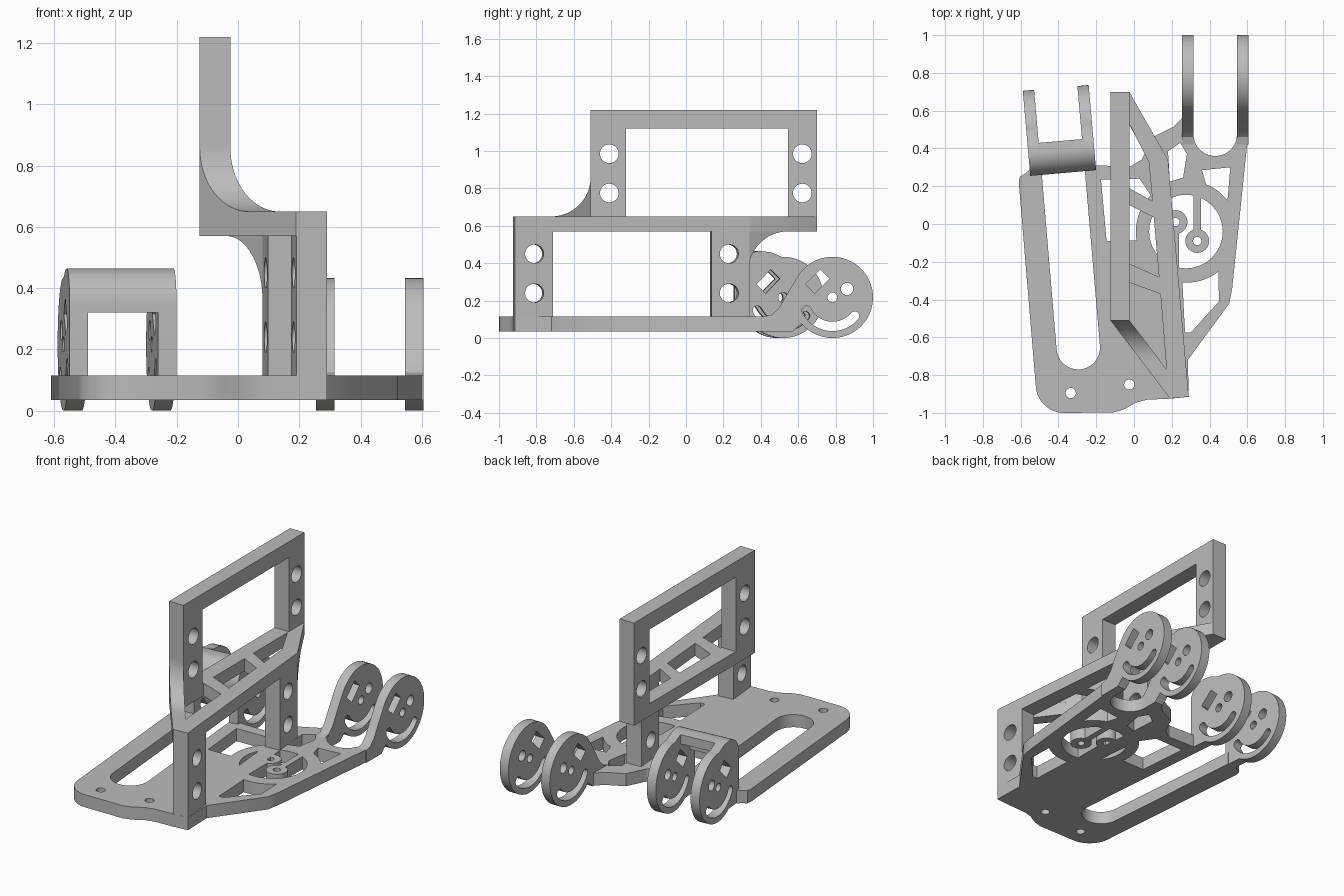
import bpy, bmesh
from math import sin, cos, radians
from mathutils import Matrix, Vector

if "Cube" in bpy.data.objects:
    bpy.data.objects.remove(bpy.data.objects["Cube"])

grey = bpy.data.materials.new("plain grey")
grey.use_nodes = True
grey.diffuse_color = (0.5, 0.5, 0.5, 1)
grey.node_tree.nodes["Principled BSDF"].inputs["Base Color"].default_value = (0.5, 0.5, 0.5, 1)


def arc(cx, cy, r, a0, a1, n=20):
    return [(cx + r * cos(radians(a0 + (a1 - a0) * i / n)),
             cy + r * sin(radians(a0 + (a1 - a0) * i / n))) for i in range(n + 1)]


def circle(cx, cy, r):
    return arc(cx, cy, r, 0, 360, 32)[:-1]


def rect(x0, y0, x1, y1):
    return [(x0, y0), (x1, y0), (x1, y1), (x0, y1)]


def plate(name, loops, thick, matrix):
    """Extrude an outline with holes, then place it (shear is allowed)."""
    curve = bpy.data.curves.new(name, 'CURVE')
    curve.dimensions = '2D'
    curve.fill_mode = 'BOTH'
    curve.extrude = thick / 2
    for loop in loops:
        spline = curve.splines.new('POLY')
        spline.points.add(len(loop) - 1)
        for p, (u, v) in zip(spline.points, loop):
            p.co = (u, v, 0, 1)
        spline.use_cyclic_u = True
    temp = bpy.data.objects.new(name + "_outline", curve)
    bpy.context.collection.objects.link(temp)
    graph = bpy.context.evaluated_depsgraph_get()
    mesh = bpy.data.meshes.new_from_object(temp.evaluated_get(graph))
    bpy.data.objects.remove(temp)
    bm = bmesh.new()
    bm.from_mesh(mesh)
    bmesh.ops.remove_doubles(bm, verts=bm.verts, dist=0.0002)
    bm.transform(matrix)
    bmesh.ops.recalc_face_normals(bm, faces=bm.faces)
    bm.to_mesh(mesh)
    bm.free()
    mesh.materials.clear()
    mesh.materials.append(grey)
    obj = bpy.data.objects.new(name, mesh)
    bpy.context.collection.objects.link(obj)
    bpy.ops.object.select_all(action='DESELECT')
    obj.select_set(True)
    bpy.context.view_layer.objects.active = obj
    bpy.ops.object.shade_smooth_by_angle(angle=radians(30))
    return obj


def flat(z):
    return Matrix.Translation((0, 0, z))


def upright(x, y, shear=0.0):
    """Profile axes become y and z; thickness runs along x."""
    m = Matrix(((0, 0, 1, 0), (1, 0, 0, 0), (0, 1, 0, 0), (0, 0, 0, 1)))
    m[0][0] = shear
    return Matrix.Translation((x, y, 0)) @ m


def tilted(x, y, offset=0.0):
    return Matrix.Translation((x, y, 0)) @ Matrix.Rotation(radians(5), 4, 'Z') @ upright(offset, 0)


# Base plate with its slots and openings
RX, RY = 0.28, -0.04
outline = ([(-0.61, 0.22), (-0.605, 0.25), (-0.58, 0.265), (-0.555, 0.285), (-0.49, 0.285)]
           + arc(-0.295, -0.655, 0.115, 185, 365)
           + [(-0.262, 0.305), (-0.2, 0.31), (-0.02, 0.305), (0.04, 0.34), (0.1, 0.46),
              (0.21, 0.515), (0.255, 0.56), (0.315, 0.56)]
           + arc(0.43, 0.475, 0.115, 180, 360)
           + [(0.545, 0.56), (0.605, 0.56), (0.605, 0.48), (0.52, -0.34), (0.505, -0.42),
              (0.285, -0.72), (0.29, -0.915), (0.19, -0.925), (0.07, -0.93), (0.01, -0.945),
              (-0.05, -0.98), (-0.11, -0.998)]
           + arc(-0.37, -0.85, 0.15, 270, 185))
left_opening = ([(-0.145, -0.09), (-0.175, 0.235), (0.03, 0.24)] + arc(RX, RY, 0.27, 135, 190))
front_opening = (arc(RX, RY, 0.27, 265, 308) + [(0.45, -0.41), (0.3, -0.575), (0.27, -0.575)])
back_opening = [(0.36, 0.285), (0.51, 0.3), (0.495, 0.125)] + arc(RX, RY, 0.27, 46, 68)
side_opening = [(0.18, 0.385), (0.245, 0.43), (0.28, 0.37), (0.26, 0.245), (0.19, 0.225)]
plate("base_plate", [outline, left_opening, front_opening, back_opening, side_opening,
                     circle(0.275, RY, 0.195),
                     circle(-0.335, -0.895, 0.027), circle(-0.025, -0.85, 0.027)], 0.08, flat(0.075))

# Small bosses on spring strips inside the ring
for side, x, y, end in (("left", 0.335, -0.09, 0.16), ("right", 0.22, 0.01, -0.24)):
    d = 1 if end > y else -1
    plate(side + "_boss", [circle(x, y, 0.063), circle(x, y, 0.022)], 0.08, flat(0.075))
    plate(side + "_boss_strip", [rect(x - 0.019, y + 0.055 * d, x + 0.019, end)], 0.08, flat(0.075))

# Lower post frame, slightly turned
plate("lower_frame", [rect(0, 0.035, 1.26, 0.65), rect(0.205, 0.115, 1.055, 0.57)]
      + [circle(u, z, 0.05) for u in (0.105, 1.15) for z in (0.24, 0.45)],
      0.1, tilted(0.29, -0.915, -0.05))

# Middle truss
plate("middle_truss", [
    [(-0.125, 0.7), (-0.025, 0.7), (0.18, 0.34), (0.29, -0.915), (0.19, -0.923), (-0.125, -0.51)],
    [(-0.025, 0.53), (0.078, 0.33), (0.098, 0.12), (-0.025, 0.19)],
    [(-0.025, 0.1), (0.105, 0.035), (0.132, -0.28), (-0.025, -0.21)],
    [(-0.025, -0.31), (0.14, -0.37), (0.172, -0.77), (-0.025, -0.51)]], 0.08, flat(0.61))

# Upper post frame
plate("upper_frame", [rect(-0.51, 0.57, 0.7, 1.22), rect(-0.32, 0.65, 0.545, 1.12)]
      + [circle(y, z, 0.05) for y in (-0.41, 0.622) for z in (0.775, 0.985)],
      0.1, upright(-0.075, 0))

# Curved gussets joining the frames to the truss
plate("front_gusset", [[(0, 0.65)] + arc(-0.21, 0.86, 0.21, 0, -90)],
      0.1, upright(-0.075, -0.51, -0.768))
plate("back_gusset", [[(0, 0.57)] + arc(0.21, 0.36, 0.21, 180, 90)],
      0.1, upright(0.13, 0.335, -0.555))


# Disc ears with round, square and curved openings
def ear_holes(u, v):
    slot = (arc(u, v, 0.18, 207, 320) + arc(u + 0.155 * cos(radians(320)), v + 0.155 * sin(radians(320)), 0.025, 320, 500, 8)[1:-1]
            + arc(u, v, 0.13, 320, 207)
            + arc(u + 0.155 * cos(radians(207)), v + 0.155 * sin(radians(207)), 0.025, 27, 207, 8)[1:-1])
    turn = Matrix.Rotation(radians(45), 2)
    square = [tuple(Vector((u - 0.08, v + 0.085)) + turn @ Vector(p))
              for p in rect(-0.055, -0.035, 0.055, 0.035)]
    return [slot, square, circle(u, v, 0.026), circle(u + 0.078, v + 0.045, 0.033)]


R = 0.217
for side, x in (("inner", 0.285), ("outer", 0.575)):
    profile = ([(0.42, 0.035), (0.42, 0.115), (0.46, 0.125), (0.5, 0.165), (0.54, 0.235)]
               + arc(0.783, R, R, 150, -140, 40) + [(0.57, 0.035)])
    plate(side + "_left_ear", [profile] + ear_holes(0.783, R), 0.06, upright(x, 0))

bend = arc(0.115, 0.35, 0.115, 180, 90, 12)
for side, offset in (("inner", 0.145), ("outer", -0.145)):
    profile = ([(0, 0.035)] + bend + [(0.17, 0.458)] + arc(0.235, R, R, 92, -123, 40))
    plate(side + "_right_ear", [profile] + ear_holes(0.235, R), 0.06, tilted(-0.375, 0.27, offset))

# Curved bridge across the right ears
plate("ear_bridge", [[(0, 0.32)] + bend + [(0.17, 0.458), (0.17, 0.4)]
                     + arc(0.115, 0.35, 0.055, 90, 180, 8) + [(0.06, 0.32)]],
      0.35, tilted(-0.375, 0.27))
